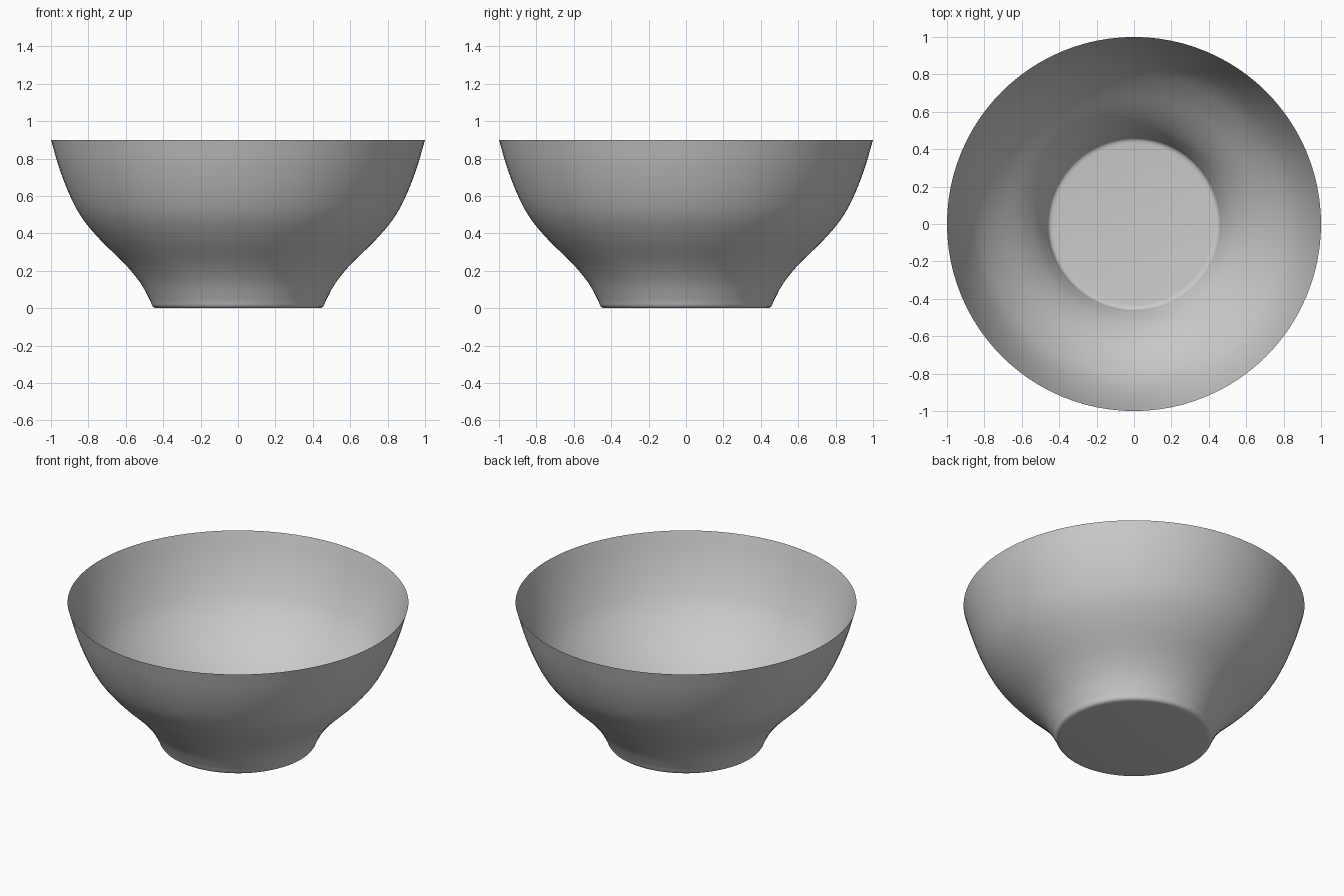
import bpy, bmesh, math
from mathutils import Vector

cube = bpy.data.objects.get("Cube")
if cube:
    bpy.data.objects.remove(cube, do_unlink=True)

SIDES = 96
STEPS = 5

# Wall profile (radius, height), from foot to rim
WALL = [(0.46, 0.016), (0.476, 0.053), (0.524, 0.138), (0.604, 0.235),
        (0.738, 0.367), (0.834, 0.483), (0.90, 0.605), (0.956, 0.75), (1.0, 0.9)]


def smooth_curve(points):
    """Catmull-Rom curve through the points."""
    p = [Vector(q) for q in points]
    p = [2 * p[0] - p[1]] + p + [2 * p[-1] - p[-2]]
    out = []
    for a, b, c, d in zip(p, p[1:], p[2:], p[3:]):
        for i in range(STEPS):
            t = i / STEPS
            out.append(0.5 * (2 * b + (c - a) * t + (2 * a - 5 * b + 4 * c - d) * t ** 2
                              + (3 * b - a - 3 * c + d) * t ** 3))
    return out + [p[-2]]


def lathe(name, profile, material):
    """Revolve a profile around z into a single-walled surface."""
    bm = bmesh.new()
    verts = [bm.verts.new((r, 0, z)) for r, z in profile]
    edges = [bm.edges.new(pair) for pair in zip(verts, verts[1:])]
    bmesh.ops.spin(bm, geom=verts + edges, cent=(0, 0, 0), axis=(0, 0, 1),
                   angle=math.tau, steps=SIDES, use_duplicate=False)
    bmesh.ops.remove_doubles(bm, verts=bm.verts, dist=1e-4)
    bm.normal_update()
    # Outside faces point down and outward
    if sum(f.normal.z * f.calc_area() for f in bm.faces) > 0:
        bmesh.ops.reverse_faces(bm, faces=bm.faces)
    mesh = bpy.data.meshes.new(name)
    bm.to_mesh(mesh)
    bm.free()
    mesh.materials.append(material)
    obj = bpy.data.objects.new(name, mesh)
    bpy.context.collection.objects.link(obj)
    bpy.ops.object.select_all(action='DESELECT')
    obj.select_set(True)
    bpy.context.view_layer.objects.active = obj
    bpy.ops.object.shade_smooth_by_angle(angle=math.radians(40))
    return obj


# Plain grey glaze
grey = bpy.data.materials.new("light_grey")
grey.use_nodes = True
color = (0.6, 0.6, 0.6, 1)
grey.diffuse_color = color
grey.node_tree.nodes["Principled BSDF"].inputs["Base Color"].default_value = color

# Bowl: flat floor, small rounded foot edge, flaring wall
floor = [(0, 0), (0.43, 0), (0.445, 0.002), (0.454, 0.007)]
lathe("bowl", floor + [tuple(p) for p in smooth_curve(WALL)], grey)
